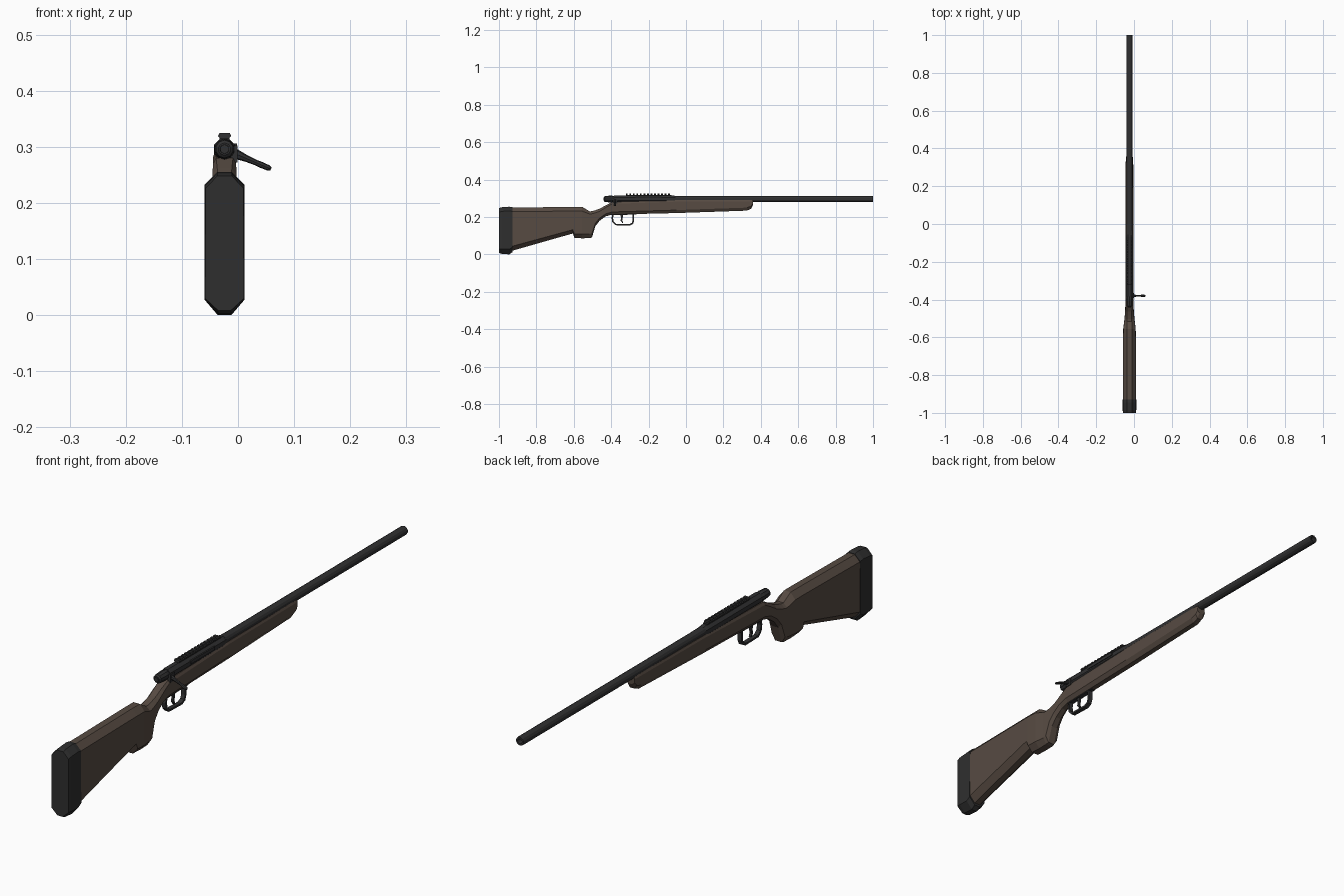
import bpy, bmesh, math
from mathutils import Vector

CX = -0.024          # centre plane of the rifle
BZ = 0.296           # bore axis height


def material(name, rgb):
    m = bpy.data.materials.new(name)
    m.diffuse_color = (*rgb, 1)
    return m


WOOD = material("brown_stock", (0.095, 0.070, 0.055))
METAL = material("dark_metal", (0.030, 0.030, 0.031))
RUBBER = material("black_rubber", (0.028, 0.028, 0.028))


def make(name, verts, faces, mat):
    me = bpy.data.meshes.new(name)
    me.from_pydata(verts, [], faces)
    bm = bmesh.new()
    bm.from_mesh(me)
    bmesh.ops.recalc_face_normals(bm, faces=bm.faces)
    bm.to_mesh(me)
    bm.free()
    me.materials.append(mat)
    ob = bpy.data.objects.new(name, me)
    bpy.context.collection.objects.link(ob)
    return ob


def skin(name, rings, mat, closed=False):
    """Bridge equal-length rings of points; cap the ends unless closed."""
    n, k = len(rings[0]), len(rings)
    verts = [v for r in rings for v in r]
    faces = [(i * n + j, i * n + (j + 1) % n,
              (i + 1) % k * n + (j + 1) % n, (i + 1) % k * n + j)
             for i in range(k if closed else k - 1) for j in range(n)]
    if not closed:
        faces += [tuple(range(n)), tuple(range((k - 1) * n, k * n))]
    return make(name, verts, faces, mat)


def octo(y, top, bot, w, wt, wb, ct, cb):
    """Chamfered cross-section: half widths w (side), wt (top), wb (bottom)."""
    half = [(wb, bot), (w, bot + cb), (w * 0.98, top - ct), (wt, top)]
    return ([(CX + x, y, z) for x, z in half] +
            [(CX - x, y, z) for x, z in reversed(half)])


def lathe(name, stations, mat, sides=12, smooth=False):
    """Solid along the bore from (y, radius) pairs."""
    rings = [[(CX + r * math.cos(2 * math.pi * (i + .5) / sides), y,
               BZ + r * math.sin(2 * math.pi * (i + .5) / sides))
              for i in range(sides)] for y, r in stations]
    return skin(name, rings, mat)


def box(name, x, y, z, mat):
    return skin(name, [[(a, y[0], z[0]), (a, y[1], z[0]), (a, y[1], z[1]), (a, y[0], z[1])]
                       for a in x], mat)


def plate(name, pts, hw, mat):
    """Side profile (y, z) extruded across the centre plane."""
    return skin(name, [[(CX + s * hw, y, z) for y, z in pts] for s in (-1, 1)], mat)


# Butt stock with pistol grip, wrist and fore-end in one loft
stock = [
    (-0.935, 0.250, 0.018, .034, .013, .012, .022, .024),
    (-0.605, 0.254, 0.112, .034, .013, .013, .022, .020),
    (-0.597, 0.254, 0.088, .034, .013, .014, .022, .022),
    (-0.555, 0.254, 0.086, .033, .013, .014, .023, .022),
    (-0.515, 0.230, 0.087, .028, .012, .014, .014, .022),
    (-0.503, 0.231, 0.090, .027, .012, .013, .014, .022),
    (-0.485, 0.236, 0.150, .025, .012, .012, .014, .016),
    (-0.462, 0.244, 0.180, .023, .012, .011, .014, .014),
    (-0.430, 0.262, 0.203, .022, .013, .010, .012, .014),
    (-0.395, 0.280, 0.213, .021, .015, .010, .010, .014),
    (-0.050, 0.290, 0.221, .021, .017, .010, .008, .016),
    (0.325, 0.292, 0.234, .020, .016, .010, .008, .016),
    (0.347, 0.292, 0.243, .019, .015, .009, .008, .014),
    (0.357, 0.290, 0.262, .017, .014, .008, .006, .008),
]
skin("stock", [octo(*s) for s in stock], WOOD)

# Recoil pad
skin("butt_pad", [octo(-1.0, .248, .008, .0345, .013, .011, .022, .022),
                  octo(-0.985, .252, .003, .036, .013, .012, .022, .026),
                  octo(-0.945, .255, .000, .036, .013, .012, .022, .028),
                  octo(-0.928, .252, .012, .036, .013, .012, .022, .026)], RUBBER)

# Barrel with a hollow muzzle
lathe("barrel", [(-0.06, .0175), (0.0, .0165), (0.997, .0165), (1.0, .0155),
                 (1.0, .009), (0.96, .009)], METAL)

# Receiver, bolt shroud and cocking piece
lathe("receiver", [(-0.385, .0195), (-0.38, .0205), (-0.07, .0205), (-0.055, .0175)], METAL, 8)
lathe("bolt_shroud", [(-0.438, .011), (-0.434, .016), (-0.40, .0185), (-0.384, .0165)], METAL, 10)
lathe("cocking_piece", [(-0.442, .008), (-0.43, .009)], METAL, 10)

# Ejection port cover on the right, and stop lever
box("ejection_port", (CX + .012, CX + .022), (-.27, -.13), (.294, .306), METAL)
box("bolt_root", (CX + .008, CX + .023), (-.392, -.366), (.272, .302), METAL)

# Scope rail with cross slots
RAIL0, RAIL1, TEETH = -.322, -.078, 13
box("rail_base", (CX - .009, CX + .009), (RAIL0, RAIL1), (.308, .318), METAL)
step = (RAIL1 - RAIL0) / TEETH
for i in range(TEETH):
    y = RAIL0 + i * step
    skin(f"rail_tooth_{i + 1}",
         [[(CX + x, yy, z) for x, z in ((-.009, .316), (-.012, .319), (-.009, .325),
                                        (.009, .325), (.012, .319), (.009, .316))]
          for yy in (y, y + step * .55)], METAL)

# Bolt handle: tapered arm swelling to a small knob
a, b = Vector((CX + .016, -.38, .289)), Vector((.0588, -.38, .2605))
d = (b - a).normalized()
u, v = Vector((0, 1, 0)), d.cross(Vector((0, 1, 0)))
arm = [(0, .008, .0095), (.35, .0045, .006), (.6, .004, .005),
       (.75, .0065, .0055), (.93, .007, .005), (1, .004, .003)]
skin("bolt_handle", [[tuple(a.lerp(b, t) + u * ru * math.cos(k * math.pi / 4)
                            + v * rv * math.sin(k * math.pi / 4)) for k in range(8)]
                     for t, ru, rv in arm], METAL)

# Trigger guard: closed loop of rectangular bar
outer = [(-.392, .222), (-.398, .195), (-.394, .172), (-.378, .156), (-.300, .154),
         (-.283, .163), (-.277, .180), (-.277, .222)]
cy, cz = -.337, .190
inner = [(cy + (y - cy) * .87, cz + (z - cz) * .80) for y, z in outer]
GW = .008
skin("trigger_guard",
     [[(CX - GW, *o), (CX + GW, *o), (CX + GW, *i), (CX - GW, *i)]
      for o, i in zip(outer, inner)], METAL, closed=True)

# Trigger blade and floor plate
plate("trigger", [(-.352, .218), (-.347, .195), (-.350, .180), (-.340, .168),
                  (-.335, .170), (-.341, .182), (-.338, .197), (-.336, .218)], .004, METAL)
plate("floor_plate", [(-.400, .210), (-.265, .213), (-.265, .220), (-.400, .220)], .009, METAL)
